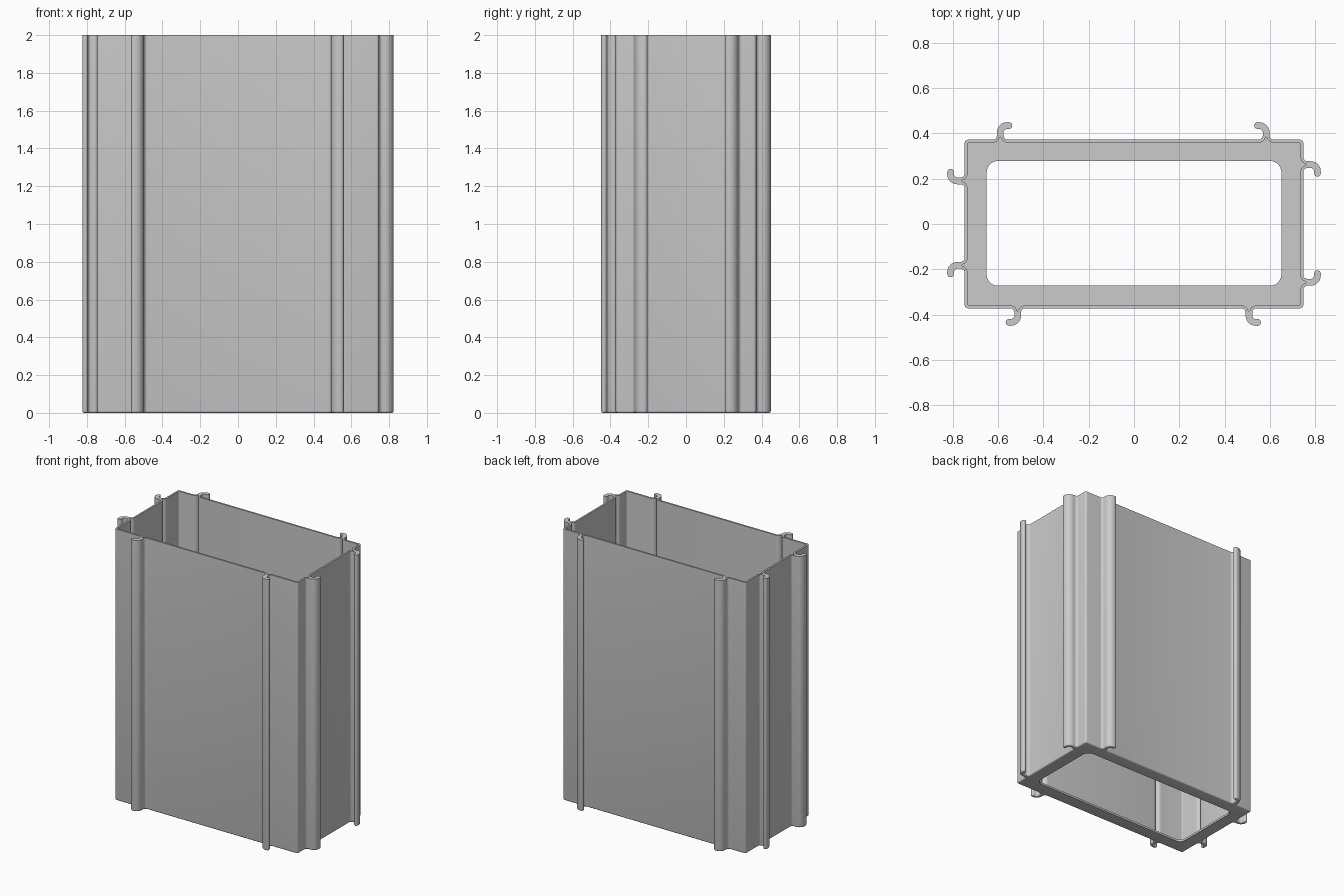
import bpy, bmesh
from math import cos, sin, radians, tau
from mathutils import Vector

cube = bpy.data.objects.get("Cube")
if cube:
    bpy.data.objects.remove(cube)

HX, HY, HEIGHT = 0.747, 0.372, 2.0
WALL, FLOOR = 0.013, 0.015
FILLET, HALF = 0.018, 0.015      # root fillet radius, half rib thickness
ROOT = FILLET + HALF


def arc(cx, cy, r, a0, a1, n=6):
    angles = [radians(a0 + (a1 - a0) * i / n) for i in range(n + 1)]
    return [Vector((cx + r * cos(a), cy + r * sin(a))) for a in angles]


def hook_points():
    """Outside of one hooked rib: along the wall, then away from it."""
    return (arc(-ROOT, FILLET, FILLET, -90, 0)
            + arc(0.03, 0.032, 0.045, 180, 90)
            + arc(0.038, 0.062, HALF, 90, -90, 8)
            + arc(0.03, 0.032, HALF, 90, 180)
            + arc(ROOT, FILLET, FILLET, 180, 270))


def groove_points():
    """Inside of the wall, drawn up into the root of a rib."""
    r = FILLET + WALL
    return (arc(-ROOT, FILLET, r, -90, -15) + [Vector((0, 0.012))]
            + arc(ROOT, FILLET, r, 195, 270))


# Ribs on each side: outward direction, then (position, bend) anticlockwise
SIDES = [
    (Vector((1, 0)), [(-0.257, 1), (0.262, -1)]),
    (Vector((0, 1)), [(0.583, 1), (-0.59, -1)]),
    (Vector((-1, 0)), [(0.19, -1), (-0.182, 1)]),
    (Vector((0, -1)), [(-0.513, -1), (0.507, 1)]),
]


def wall_outline(points_fn, offset, radius):
    out = []
    for i, (n, ribs) in enumerate(SIDES):
        t = Vector((-n.y, n.x))
        face = n * (HX if n.x else HY)
        for pos, bend in ribs:
            base = face + Vector((abs(t.x), abs(t.y))) * pos
            pts = points_fn()
            if bend < 0:
                pts = [Vector((-p.x, p.y)) for p in reversed(pts)]
            out += [base + t * p.x + n * p.y for p in pts]
        # rounded corner into the next side
        sx, sy = (n + t).x, (n + t).y
        c = offset + radius
        out += arc(sx * (HX - c), sy * (HY - c), radius, 90 * i, 90 * i + 90, 4)
    clean = []
    for p in out:
        if not clean or (p - clean[-1]).length > 1e-5:
            clean.append(p)
    return clean


def inset(pts, d):
    res = []
    for i, p in enumerate(pts):
        e = (pts[(i + 1) % len(pts)] - pts[i - 1]).normalized()
        res.append(p + Vector((-e.y, e.x)) * d)
    return res


outer = wall_outline(hook_points, 0, 0.015)
inner = wall_outline(groove_points, WALL, 0.006)
opening = []
for i, (sx, sy) in enumerate([(1, 1), (-1, 1), (-1, -1), (1, -1)]):
    opening += arc(sx * 0.6, sy * 0.225 + 0.003, 0.05, 90 * i, 90 * i + 90, 8)

bm = bmesh.new()


def loop(pts, z):
    vs = [bm.verts.new((p.x, p.y, z)) for p in pts]
    for i, v in enumerate(vs):
        bm.edges.new((vs[i - 1], v))
    return vs


def skin(a, b):
    for i in range(len(a)):
        bm.faces.new((a[i - 1], a[i], b[i], b[i - 1]))


def cap(a, b):
    edges = [bm.edges.get((vs[i - 1], vs[i])) for vs in (a, b) for i in range(len(vs))]
    bmesh.ops.triangle_fill(bm, edges=edges, use_beauty=True)


# Outer skin with rounded bottom edge
R = 0.01
rings = []
for k in range(4):
    a = tau / 4 * k / 3
    rings.append(loop(inset(outer, R * (1 - sin(a))), R * (1 - cos(a))))
rings.append(loop(outer, HEIGHT))
for lo, hi in zip(rings, rings[1:]):
    skin(lo, hi)

# Inner skin and floor opening
inner_top, inner_low = loop(inner, HEIGHT), loop(inner, FLOOR)
hole_top, hole_low = loop(opening, FLOOR), loop(opening, 0)
skin(inner_top, inner_low)
skin(hole_top, hole_low)

# Rim, floor and underside
cap(rings[-1], inner_top)
cap(inner_low, hole_top)
cap(rings[0], hole_low)
bmesh.ops.recalc_face_normals(bm, faces=bm.faces)

mesh = bpy.data.meshes.new("ribbed_sleeve")
bm.to_mesh(mesh)
bm.free()
sleeve = bpy.data.objects.new("ribbed_sleeve", mesh)
bpy.context.collection.objects.link(sleeve)

# Plain grey
grey = bpy.data.materials.new("plain_grey")
grey.use_nodes = True
colour = (0.6, 0.6, 0.6, 1)
grey.diffuse_color = colour
grey.node_tree.nodes["Principled BSDF"].inputs["Base Color"].default_value = colour
mesh.materials.append(grey)

bpy.ops.object.select_all(action='DESELECT')
sleeve.select_set(True)
bpy.context.view_layer.objects.active = sleeve
bpy.ops.object.shade_smooth_by_angle(angle=radians(35))
